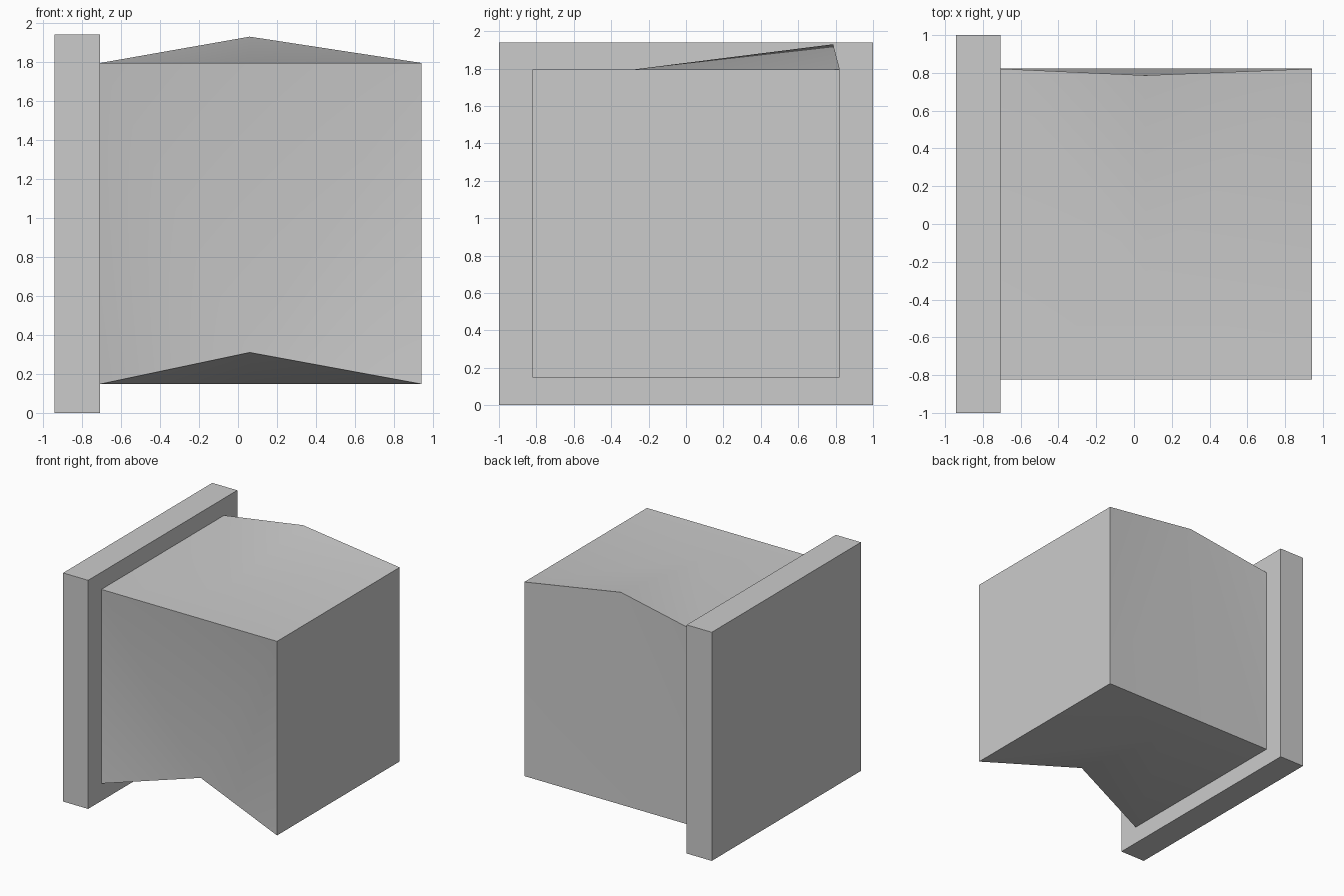
import bpy
import bmesh
from math import radians

cube = bpy.data.objects.get("Cube")
if cube:
    bpy.data.objects.remove(cube, do_unlink=True)

# Single plain grey
grey = bpy.data.materials.new("plain_grey")
grey.use_nodes = True
colour = (0.6, 0.6, 0.6, 1)
grey.diffuse_color = colour
grey.node_tree.nodes["Principled BSDF"].inputs["Base Color"].default_value = colour


def make_object(name, bm):
    bmesh.ops.recalc_face_normals(bm, faces=bm.faces)
    mesh = bpy.data.meshes.new(name)
    bm.to_mesh(mesh)
    bm.free()
    mesh.materials.append(grey)
    obj = bpy.data.objects.new(name, mesh)
    bpy.context.collection.objects.link(obj)
    return obj


# Upright backing plate
bm = bmesh.new()
bmesh.ops.create_cube(bm, size=1)
bmesh.ops.scale(bm, vec=(0.235, 2, 1.94), verts=bm.verts)
bmesh.ops.translate(bm, vec=(-0.8245, 0, 0.97), verts=bm.verts)
make_object("backing_plate", bm)

# Block: the back top edge and the front bottom edge are both bent upward,
# and the front one is also pushed well inward
LEFT, RIGHT, MID = 0.942, -0.707, 0.06
DEPTH, LOW, HIGH = 0.822, 0.148, 1.795
bm = bmesh.new()


def corners(z):
    plan = ((RIGHT, -DEPTH), (LEFT, -DEPTH), (LEFT, DEPTH), (RIGHT, DEPTH))
    return [bm.verts.new((x, y, z)) for x, y in plan]


def fan(centre, rim, closed=False):
    pairs = list(zip(rim, rim[1:]))
    if closed:
        pairs.append((rim[-1], rim[0]))
    for a, b in pairs:
        bm.faces.new((centre, a, b))


bottom, top = corners(LOW), corners(HIGH)
peak = bm.verts.new((MID, 0.787, 1.93))
notch = bm.verts.new((MID, -0.585, 0.31))
top_fold = bm.verts.new((MID, -0.28, HIGH))
bottom_fold = bm.verts.new((MID, 0.42, LOW))

# Top and underside, each with a ridge running to its bent edge
fan(top_fold, top[:3] + [peak, top[3]], closed=True)
fan(bottom_fold, [bottom[0], notch] + bottom[1:], closed=True)

# Front and back walls
fan(notch, [bottom[1], top[1], top[0], bottom[0]])
fan(peak, [top[2], bottom[2], bottom[3], top[3]])

# Side walls
bm.faces.new((bottom[1], bottom[2], top[2], top[1]))
bm.faces.new((bottom[0], top[0], top[3], bottom[3]))
block = make_object("bent_block", bm)

# Soft shading within each wall, crisp outer edges
bpy.ops.object.select_all(action="DESELECT")
block.select_set(True)
bpy.context.view_layer.objects.active = block
bpy.ops.object.shade_smooth_by_angle(angle=radians(30))
